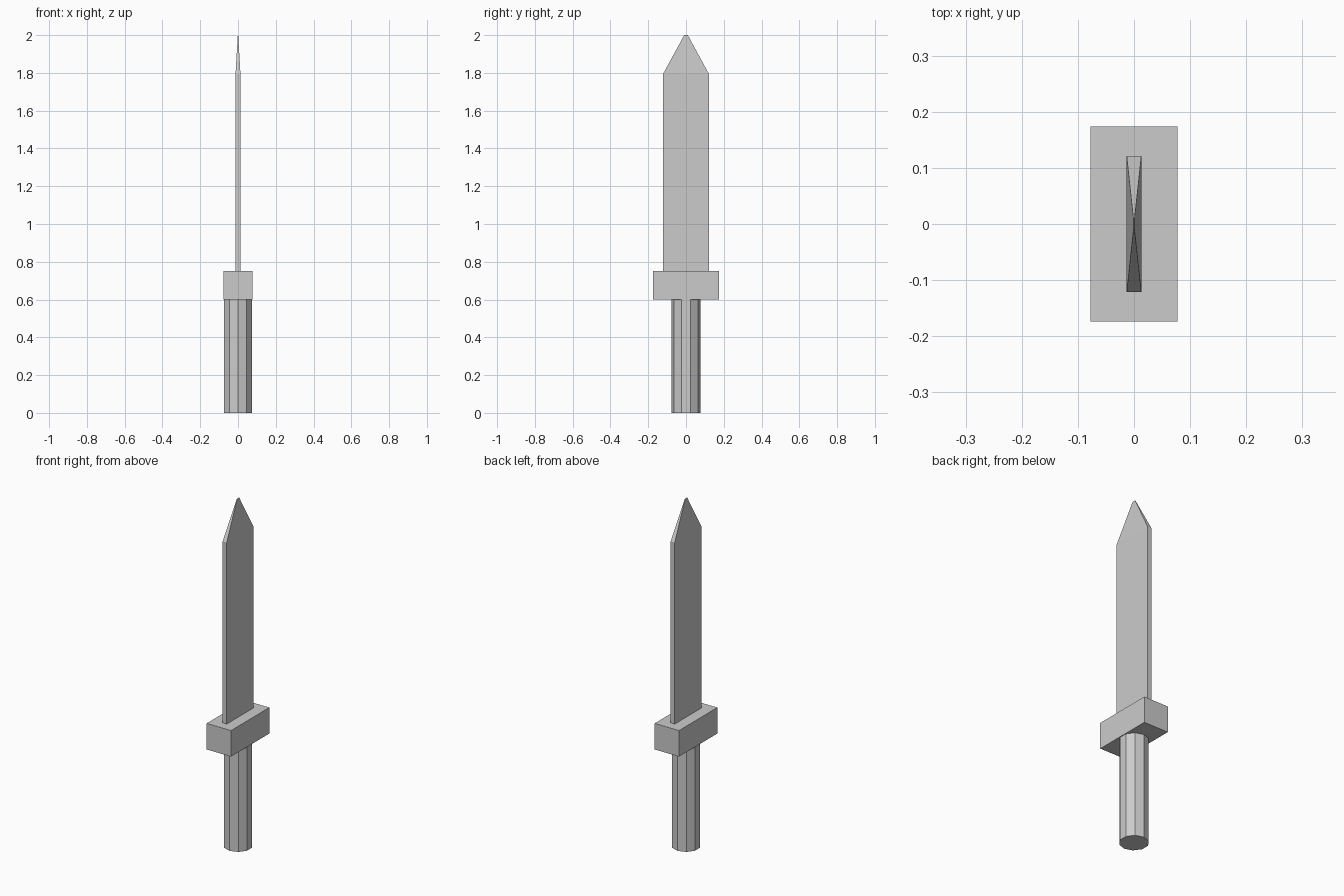
import bpy, bmesh
from mathutils import Matrix

if "Cube" in bpy.data.objects:
    bpy.data.objects.remove(bpy.data.objects["Cube"])


def finish(bm, name):
    bmesh.ops.recalc_face_normals(bm, faces=bm.faces)
    mesh = bpy.data.meshes.new(name)
    bm.to_mesh(mesh)
    bm.free()
    obj = bpy.data.objects.new(name, mesh)
    bpy.context.collection.objects.link(obj)
    return obj


def box(x, y, z0, z1):
    bm = bmesh.new()
    bmesh.ops.create_cube(bm, size=1, matrix=Matrix.Translation((0, 0, (z0 + z1) / 2))
                          @ Matrix.Diagonal((x, y, z1 - z0, 1)))
    return bm


# Ten-sided handle, with corners facing front and back
bm = bmesh.new()
bmesh.ops.create_cone(bm, cap_ends=True, segments=10, radius1=0.077, radius2=0.077,
                      depth=0.6, matrix=Matrix.Translation((0, 0, 0.3)))
finish(bm, "handle")

# Rectangular guard
finish(box(0.155, 0.348, 0.6, 0.75), "guard")

# Blade: long slab whose top face is extruded and shrunk to a blunt point
bm = box(0.026, 0.242, 0.75, 1.795)
top = max(bm.faces, key=lambda f: f.calc_center_median().z)
new = bmesh.ops.extrude_discrete_faces(bm, faces=[top])["faces"][0]
for v in new.verts:
    v.co.x *= 0.08
    v.co.y *= 0.08
    v.co.z = 2.0
finish(bm, "blade")
